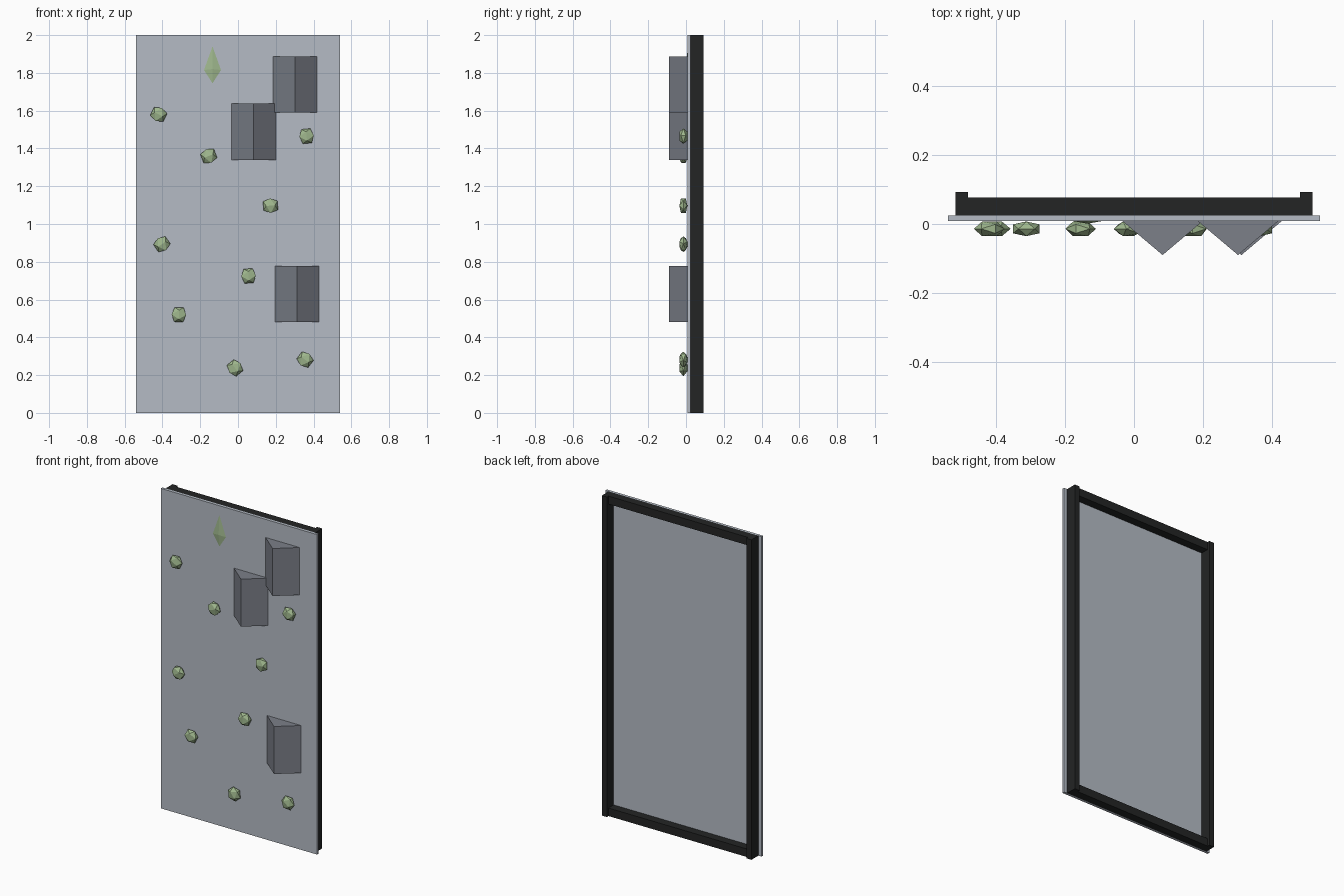
import bpy, bmesh, math, random
from mathutils import Matrix

if "Cube" in bpy.data.objects:
    bpy.data.objects.remove(bpy.data.objects["Cube"])

random.seed(4)


def material(name, rgb):
    m = bpy.data.materials.new(name)
    m.diffuse_color = (*rgb, 1)
    m.use_nodes = True
    m.node_tree.nodes["Principled BSDF"].inputs["Base Color"].default_value = m.diffuse_color
    return m


PANEL = material("pale grey panel", (0.46, 0.50, 0.56))
WEDGE = material("mid grey volume", (0.20, 0.215, 0.25))
GREEN = material("soft green hold", (0.35, 0.48, 0.27))
FRAME = material("near black frame", (0.017, 0.018, 0.018))


def finish(name, bm, mat):
    bmesh.ops.recalc_face_normals(bm, faces=bm.faces)
    me = bpy.data.meshes.new(name)
    bm.to_mesh(me)
    bm.free()
    me.materials.append(mat)
    ob = bpy.data.objects.new(name, me)
    bpy.context.collection.objects.link(ob)
    return ob


def box(name, lo, hi, mat):
    bm = bmesh.new()
    size = [b - a for a, b in zip(lo, hi)]
    mid = [(a + b) / 2 for a, b in zip(lo, hi)]
    bmesh.ops.create_cube(bm, size=1, matrix=Matrix.Translation(mid) @ Matrix.Diagonal((*size, 1)))
    return finish(name, bm, mat)


# Climbing panel
box("panel", (-0.54, 0.009, 0), (0.54, 0.025, 2), PANEL)

# Rear frame: two posts and two rails
for side, x in (("left", -0.5), ("right", 0.5)):
    box(f"{side}_post", (x - 0.0175, 0.025, 0), (x + 0.0175, 0.093, 2), FRAME)
for end, z in (("bottom", 0), ("top", 1.95)):
    box(f"{end}_rail", (-0.4825, 0.025, z), (0.4825, 0.077, z + 0.05), FRAME)

# Triangular volumes on the front
for i, (x, z) in enumerate(((0.083, 1.34), (0.302, 1.59), (0.312, 0.48))):
    bm = bmesh.new()
    profile = [(x - 0.118, 0.0095), (x, -0.09), (x + 0.118, 0.0095)]
    face = bm.faces.new([bm.verts.new((px, py, z)) for px, py in profile])
    ext = bmesh.ops.extrude_face_region(bm, geom=[face])["geom"]
    bmesh.ops.translate(bm, vec=(0, 0, 0.297),
                        verts=[v for v in ext if isinstance(v, bmesh.types.BMVert)])
    finish(f"wedge_volume_{i + 1}", bm, WEDGE)

# Faceted hand and foot holds
HOLDS = ((-0.42, 1.58), (-0.155, 1.36), (0.363, 1.465), (0.172, 1.097), (-0.403, 0.893),
         (0.056, 0.725), (-0.313, 0.52), (-0.016, 0.238), (0.355, 0.282))
for i, (x, z) in enumerate(HOLDS):
    bm = bmesh.new()
    bmesh.ops.create_icosphere(bm, subdivisions=1, radius=0.045, matrix=(
        Matrix.Translation((x, -0.014, z)) @ Matrix.Diagonal((1, 0.55, 1, 1))
        @ Matrix.Rotation(random.uniform(0, math.tau), 4, 'Y')))
    finish(f"hold_{i + 1}", bm, GREEN)

# Shallow kite-shaped finish marker
bm = bmesh.new()
kite = [bm.verts.new((x, 0.009, z)) for x, z in
        ((-0.135, 1.94), (-0.18, 1.815), (-0.135, 1.745), (-0.09, 1.815))]
peak = bm.verts.new((-0.135, 0.001, 1.82))
bm.faces.new(kite)
for a, b in zip(kite, kite[1:] + kite[:1]):
    bm.faces.new((a, b, peak))
finish("finish_marker", bm, GREEN)
